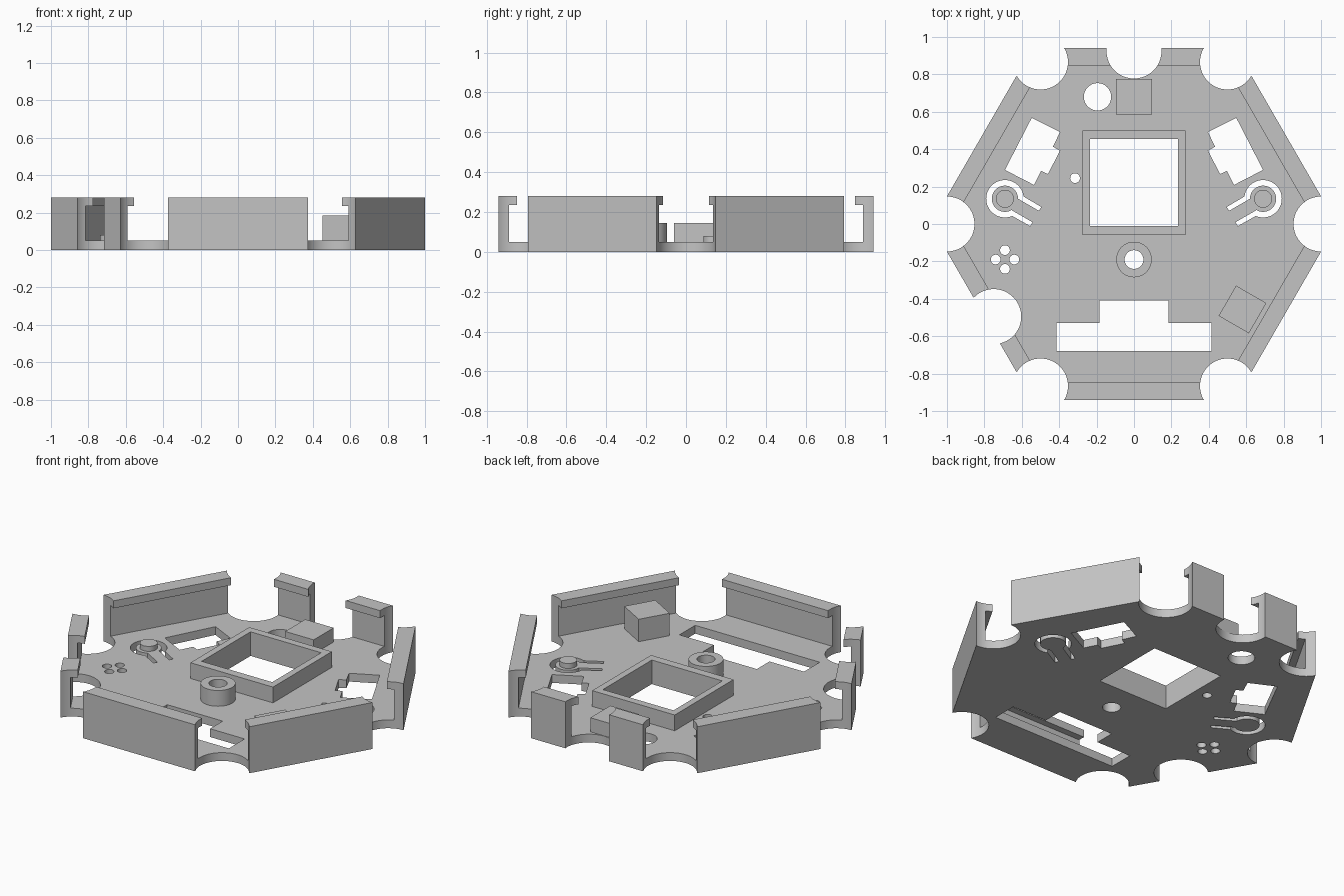
import bpy, bmesh
from math import cos, sin, pi, radians
from mathutils import Vector, Matrix

if "Cube" in bpy.data.objects:
    bpy.data.objects.remove(bpy.data.objects["Cube"])

FLOOR, LIP, TOP = 0.05, 0.235, 0.28

grey = bpy.data.materials.new("plain grey")
grey.use_nodes = True
colour = (0.55, 0.55, 0.55, 1)
grey.diffuse_color = colour
grey.node_tree.nodes["Principled BSDF"].inputs["Base Color"].default_value = colour


def circle(x, y, r, n=64, start=0.0):
    return [(x + r * cos(start + 2 * pi * i / n), y + r * sin(start + 2 * pi * i / n)) for i in range(n)]


def hexagon(apothem):
    return circle(0, 0, apothem / cos(pi / 6), 6)


def rect(x0, x1, y0, y1):
    return [(x0, y0), (x1, y0), (x1, y1), (x0, y1)]


def flip(points):
    return [(-x, y) for x, y in points]


def prisms(name, outlines, z0, z1):
    """One object made of closed prisms, one for each outline."""
    bm = bmesh.new()
    for points in outlines:
        face = bm.faces.new([bm.verts.new((x, y, z0)) for x, y in points])
        ext = bmesh.ops.extrude_face_region(bm, geom=[face])["geom"]
        verts = [g for g in ext if isinstance(g, bmesh.types.BMVert)]
        bmesh.ops.translate(bm, verts=verts, vec=(0, 0, z1 - z0))
    bmesh.ops.recalc_face_normals(bm, faces=bm.faces)
    mesh = bpy.data.meshes.new(name)
    bm.to_mesh(mesh)
    bm.free()
    obj = bpy.data.objects.new(name, mesh)
    bpy.context.collection.objects.link(obj)
    mesh.materials.append(grey)
    return obj


def activate(obj):
    bpy.ops.object.select_all(action="DESELECT")
    obj.select_set(True)
    bpy.context.view_layer.objects.active = obj


def cut(obj, outlines, z0, z1):
    cutter = prisms("cutter", outlines, z0, z1)
    cutter.hide_render = True
    mod = obj.modifiers.new("cut", "BOOLEAN")
    mod.operation, mod.solver, mod.object = "DIFFERENCE", "EXACT", cutter
    activate(obj)
    bpy.ops.object.modifier_apply(modifier=mod.name)
    bpy.data.objects.remove(cutter)


def smooth(obj):
    activate(obj)
    bpy.ops.object.shade_smooth_by_angle(angle=radians(30))


def spring_slot(cx, cy):
    """Keyhole slot that frees a round push button on a tongue."""
    outer, inner, near, far, reach = 0.1, 0.07, 0.035, 0.059, 0.19
    arc = [radians(37 + 286 * i / 48) for i in range(49)]
    pts = [(reach, near), (reach, far)]
    pts += [(outer * cos(a), outer * sin(a)) for a in arc]
    pts += [(reach, -far), (reach, -near)]
    pts += [(inner * cos(a), inner * sin(a)) for a in reversed([radians(30 + 300 * i / 48) for i in range(49)])]
    turn = Matrix.Rotation(radians(-30), 2)
    return [tuple(turn @ Vector(p) + Vector((cx, cy))) for p in pts]


# Hexagonal tray: hollowed under the lip, then opened at the top
tray = prisms("tray", [hexagon(0.94)], 0, TOP)
cut(tray, [hexagon(0.887)], FLOOR, LIP)
cut(tray, [hexagon(0.847)], LIP - 0.02, TOP + 0.1)

# Round bites at the six corners and in two walls
bites = [circle(cos(k * pi / 3), sin(k * pi / 3), 0.147) for k in range(6)]
bites += [circle(0, 0.925, 0.147), circle(-0.75, -0.495, 0.147)]
cut(tray, bites, -0.1, TOP + 0.1)

# Openings through the floor
window = rect(-0.235, 0.235, -0.01, 0.455)
side_slot = [(-0.547, 0.567), (-0.396, 0.492), (-0.433, 0.413), (-0.396, 0.392),
             (-0.46, 0.267), (-0.497, 0.284), (-0.535, 0.209), (-0.69, 0.289)]
front_slot = [(-0.415, -0.68), (0.415, -0.68), (0.415, -0.53), (0.185, -0.53),
              (0.185, -0.41), (-0.185, -0.41), (-0.185, -0.53), (-0.415, -0.53)]
button_slot = spring_slot(-0.69, 0.135)
openings = [window, front_slot, side_slot, flip(side_slot), button_slot, flip(button_slot),
            circle(0, -0.19, 0.05), circle(-0.195, 0.68, 0.073), circle(-0.315, 0.245, 0.026, 32)]
openings += [circle(-0.69 + 0.05 * cos(k * pi / 2), -0.19 + 0.05 * sin(k * pi / 2), 0.026, 32)
             for k in range(4)]
cut(tray, openings, -0.1, 0.12)
smooth(tray)

# Raised frame around the square window
frame = prisms("window_frame", [rect(-0.275, 0.275, -0.06, 0.5)], FLOOR, 0.145)
cut(frame, [window], 0, 0.3)

# Hollow screw post
post = prisms("screw_post", [circle(0, -0.19, 0.095)], FLOOR, 0.145)
cut(post, [circle(0, -0.19, 0.05)], 0, 0.3)
smooth(post)

# Button caps
for side, x in (("right", -0.69), ("left", 0.69)):
    smooth(prisms(side + "_button_cap", [circle(x, 0.135, 0.048)], FLOOR, 0.08))

# Support blocks
prisms("back_block", [rect(-0.095, 0.095, 0.585, 0.775)], FLOOR, 0.135)
prisms("corner_block", [circle(0.58, -0.457, 0.132, 4, radians(15))], FLOOR, 0.185)
